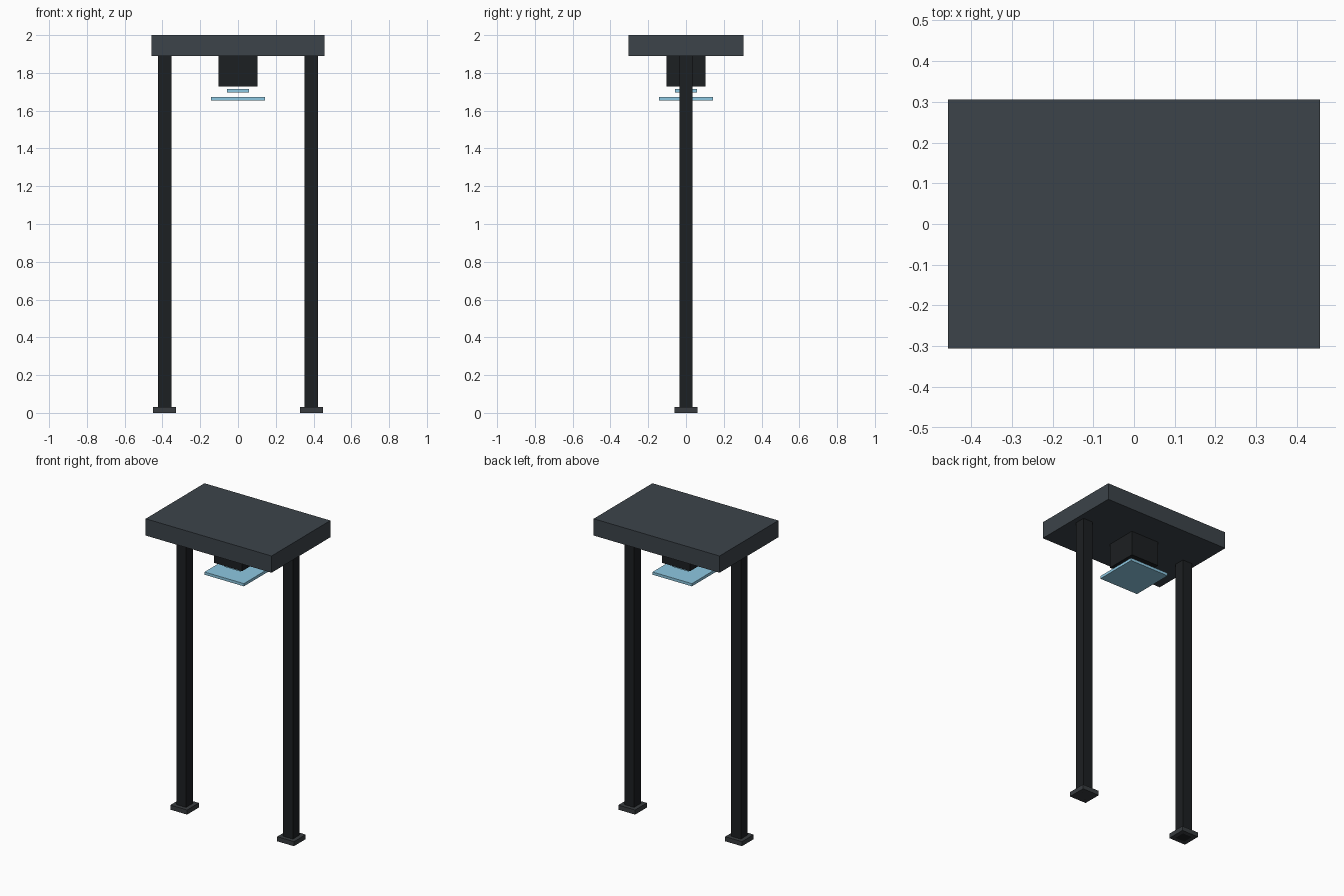
import bpy

if "Cube" in bpy.data.objects:
    bpy.data.objects.remove(bpy.data.objects["Cube"])


def material(name, color):
    m = bpy.data.materials.new(name)
    m.diffuse_color = (*color, 1)
    m.use_nodes = True
    m.node_tree.nodes["Principled BSDF"].inputs["Base Color"].default_value = m.diffuse_color
    return m


dark = material("dark_metal", (0.012, 0.014, 0.016))
slate = material("slate_metal", (0.045, 0.057, 0.068))
foot_grey = material("foot_metal", (0.04, 0.045, 0.05))
glass = material("pale_blue", (0.27, 0.58, 0.76))


def box(name, x, half_x, half_y, z0, z1, mat):
    bpy.ops.mesh.primitive_cube_add(size=2, location=(x, 0, (z0 + z1) / 2))
    ob = bpy.context.object
    ob.name = name
    ob.scale = (half_x, half_y, (z1 - z0) / 2)
    bpy.ops.object.transform_apply(location=False, rotation=False, scale=True)
    ob.data.materials.append(mat)
    return ob


# Roof slab and the housing hanging under it
box("roof_slab", 0, 0.457, 0.305, 1.89, 2.0, slate)
box("lamp_housing", 0, 0.102, 0.102, 1.728, 1.89, dark)

# Floating pale panels below the housing
box("small_panel", 0, 0.058, 0.058, 1.697, 1.715, glass)
box("large_panel", 0, 0.143, 0.143, 1.655, 1.673, glass)

# Posts run down through their base plates
for side, x in (("left", -0.388), ("right", 0.388)):
    box(side + "_post", x, 0.035, 0.035, 0.0, 1.90, dark)
    box(side + "_foot", x, 0.061, 0.061, 0.0, 0.03, foot_grey)
